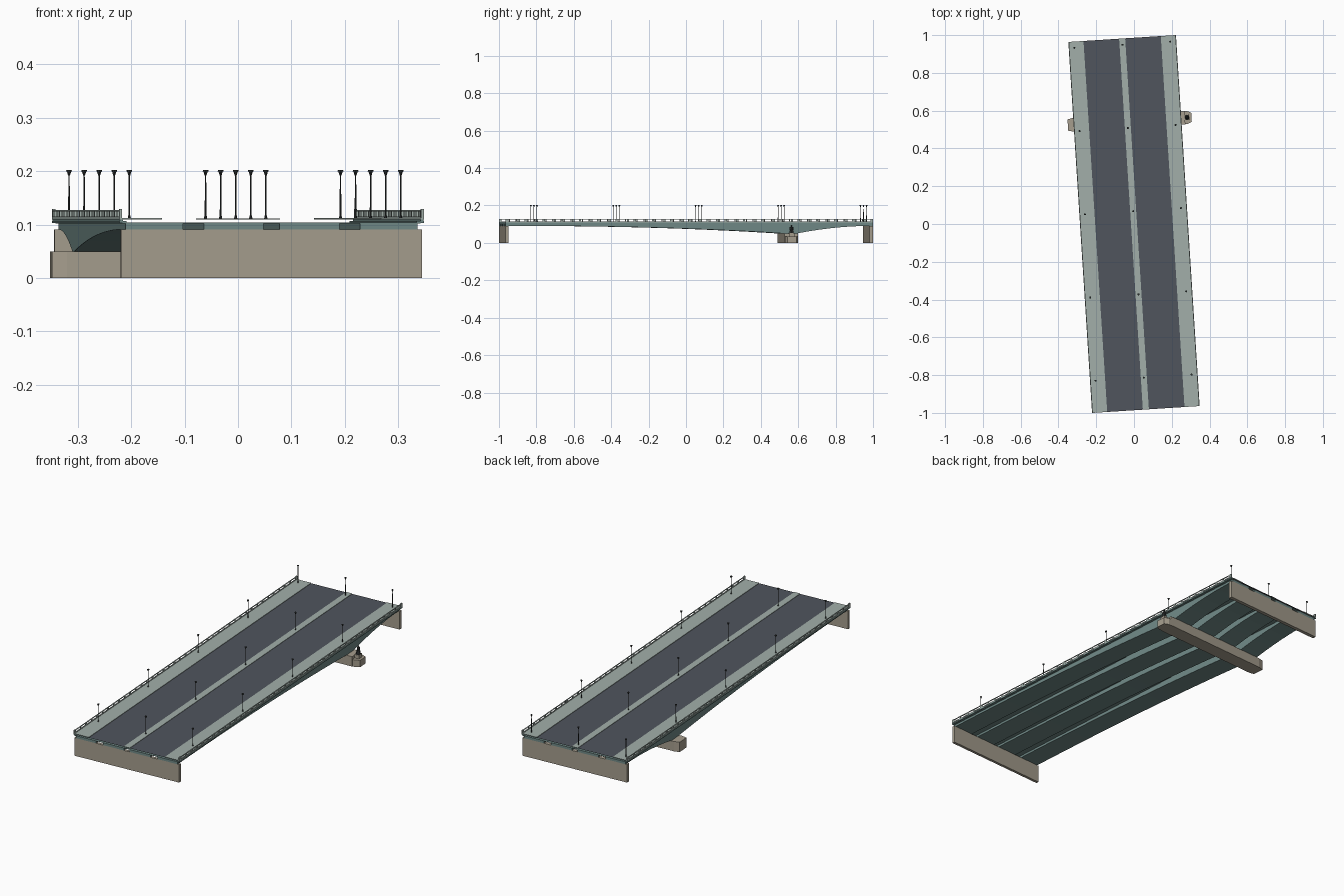
import bpy, bmesh, math
from mathutils import Matrix

if "Cube" in bpy.data.objects:
    bpy.data.objects.remove(bpy.data.objects["Cube"])

# bridge is built along local y, then turned slightly about z
TURN = Matrix.Rotation(math.radians(3.66), 4, 'Z')
HL, HW = 0.984, 0.2855          # half length, half width
PIER_Y = 0.545


def material(name, rgb):
    m = bpy.data.materials.new(name)
    m.diffuse_color = (*rgb, 1)
    m.use_nodes = True
    m.node_tree.nodes["Principled BSDF"].inputs["Base Color"].default_value = m.diffuse_color
    return m


STEEL = material("teal_steel", (0.16, 0.25, 0.24))
WALK = material("pale_paving", (0.36, 0.43, 0.40))
ROAD = material("asphalt", (0.08, 0.09, 0.11))
STONE = material("stone", (0.38, 0.34, 0.27))
DARK = material("dark_metal", (0.03, 0.035, 0.035))


def finish(bm, name, mat):
    bmesh.ops.recalc_face_normals(bm, faces=bm.faces)
    bm.transform(TURN)
    me = bpy.data.meshes.new(name)
    bm.to_mesh(me)
    bm.free()
    me.materials.append(mat)
    ob = bpy.data.objects.new(name, me)
    bpy.context.collection.objects.link(ob)
    return ob


def add_box(bm, x0, x1, y0, y1, z0, z1):
    m = Matrix.Translation(((x0 + x1) / 2, (y0 + y1) / 2, (z0 + z1) / 2))
    bmesh.ops.create_cube(bm, size=1, matrix=m @ Matrix.Diagonal((x1 - x0, y1 - y0, z1 - z0, 1)))


def box(name, mat, *dims):
    bm = bmesh.new()
    add_box(bm, *dims)
    return finish(bm, name, mat)


def add_prism(bm, points, offset):
    f = bm.faces.new([bm.verts.new(p) for p in points])
    r = bmesh.ops.extrude_face_region(bm, geom=[f])
    bmesh.ops.translate(bm, vec=offset, verts=[g for g in r["geom"] if isinstance(g, bmesh.types.BMVert)])


def add_cone(bm, x, y, z0, z1, r0, r1, n=8):
    bmesh.ops.create_cone(bm, cap_ends=True, segments=n, radius1=r0, radius2=r1, depth=z1 - z0,
                          matrix=Matrix.Translation((x, y, (z0 + z1) / 2)))


def soffit(y):
    # haunched underside: deepest over the pier
    if y < 0.515:
        return 0.091 - 0.041 * ((y + HL) / (0.515 + HL)) ** 2.3
    if y < 0.575:
        return 0.05
    return 0.091 - 0.041 * ((HL - y) / (HL - 0.575)) ** 2


# four haunched box girders
ys = [-HL + (0.515 + HL) * i / 20 for i in range(21)] + [0.575 + (HL - 0.575) * i / 12 for i in range(13)]
for k, (x0, x1) in enumerate([(-0.274, -0.166), (-0.127, -0.015), (0.015, 0.127), (0.166, 0.274)]):
    bm = bmesh.new()
    pts = [(x0, y, soffit(y)) for y in ys] + [(x0, HL, 0.103), (x0, -HL, 0.103)]
    add_prism(bm, pts, (x1 - x0, 0, 0))
    finish(bm, f"girder_{k + 1}", STEEL)

# deck plate, carriageway, median
box("deck_plate", STEEL, -HW + 0.006, HW - 0.006, -HL, HL, 0.102, 0.1035)
bm = bmesh.new()
bmesh.ops.create_grid(bm, x_segments=1, y_segments=1, size=1,
                      matrix=Matrix.Translation((0, 0, 0.1095)) @ Matrix.Diagonal((0.21, HL, 1, 1)))
finish(bm, "roadway", ROAD)
box("median", WALK, -0.016, 0.016, -HL, HL, 0.1095, 0.1115)

# sidewalks, edge fascia and railings on both sides
for s, side in ((-1, "left"), (1, "right")):
    def span(a, b):
        return sorted((s * a, s * b))
    box(f"sidewalk_{side}", WALK, *span(0.205, HW), -HL, HL, 0.1095, 0.112)
    box(f"fascia_{side}", STEEL, *span(0.272, HW), -HL, HL, 0.103, 0.107)
    box(f"edge_beam_{side}", STEEL, *span(0.279, HW - 0.001), -HL, HL, 0.107, 0.1095)
    bm = bmesh.new()
    add_box(bm, *span(0.281, HW), -HL, HL, 0.112, 0.115)
    add_box(bm, *span(0.281, HW), -HL, HL, 0.124, 0.127)
    for i in range(41):
        y = -HL + 0.008 + (2 * HL - 0.016) * i / 40
        h = 0.006 if i % 2 == 0 else 0.003
        add_box(bm, *span(0.2815, HW - 0.0005), y - h, y + h, 0.114, 0.125)
    for y in (-HL, HL - 0.01):
        add_box(bm, *span(0.28, HW), y, y + 0.01, 0.111, 0.129)
    finish(bm, f"railing_{side}", WALK)

# abutments
box("front_abutment", STONE, -0.2825, 0.2825, -HL, -HL + 0.014, 0, 0.091)
box("back_abutment", STONE, -0.2825, 0.2825, HL - 0.018, HL, 0, 0.091)

# river pier with tapered ends and a low plinth on the right
bm = bmesh.new()
outline = [(-0.316, -0.03), (-0.288, -0.036), (0.305, -0.036), (0.305, 0.036), (-0.288, 0.036), (-0.316, 0.03)]
add_prism(bm, [(x, PIER_Y + y, 0) for x, y in outline], (0, 0, 0.05))
finish(bm, "pier", STONE)
bm = bmesh.new()
nose = [(0.305, -0.034), (0.318, -0.034), (0.34, -0.024), (0.34, 0.024), (0.318, 0.034), (0.305, 0.034)]
add_prism(bm, [(x, PIER_Y + y, 0) for x, y in nose], (0, 0, 0.035))
add_box(bm, 0.303, 0.328, PIER_Y - 0.014, PIER_Y + 0.014, 0.03, 0.053)
finish(bm, "pier_nose", STONE)

# simple statue on the nose
bm = bmesh.new()
add_cone(bm, 0.316, PIER_Y, 0.053, 0.074, 0.012, 0.008)
add_cone(bm, 0.316, PIER_Y, 0.072, 0.085, 0.008, 0.006)
for s in (-1, 1):
    add_cone(bm, 0.316, PIER_Y + s * 0.008, 0.068, 0.084, 0.002, 0.003, 6)
bmesh.ops.create_icosphere(bm, subdivisions=1, radius=0.0055, matrix=Matrix.Translation((0.316, PIER_Y, 0.09)))
finish(bm, "statue", DARK)

# three rows of five lamp posts
for row, x in (("left", -0.256), ("middle", 0), ("right", 0.253)):
    bm = bmesh.new()
    for i in range(5):
        y = -0.815 + 0.4415 * i
        add_cone(bm, x, y, 0.111, 0.117, 0.0032, 0.002)
        add_cone(bm, x, y, 0.117, 0.194, 0.0017, 0.0012)
        add_cone(bm, x, y, 0.192, 0.199, 0.0018, 0.004)
        add_cone(bm, x, y, 0.199, 0.202, 0.0055, 0.005)
    finish(bm, f"lamp_posts_{row}", DARK)
